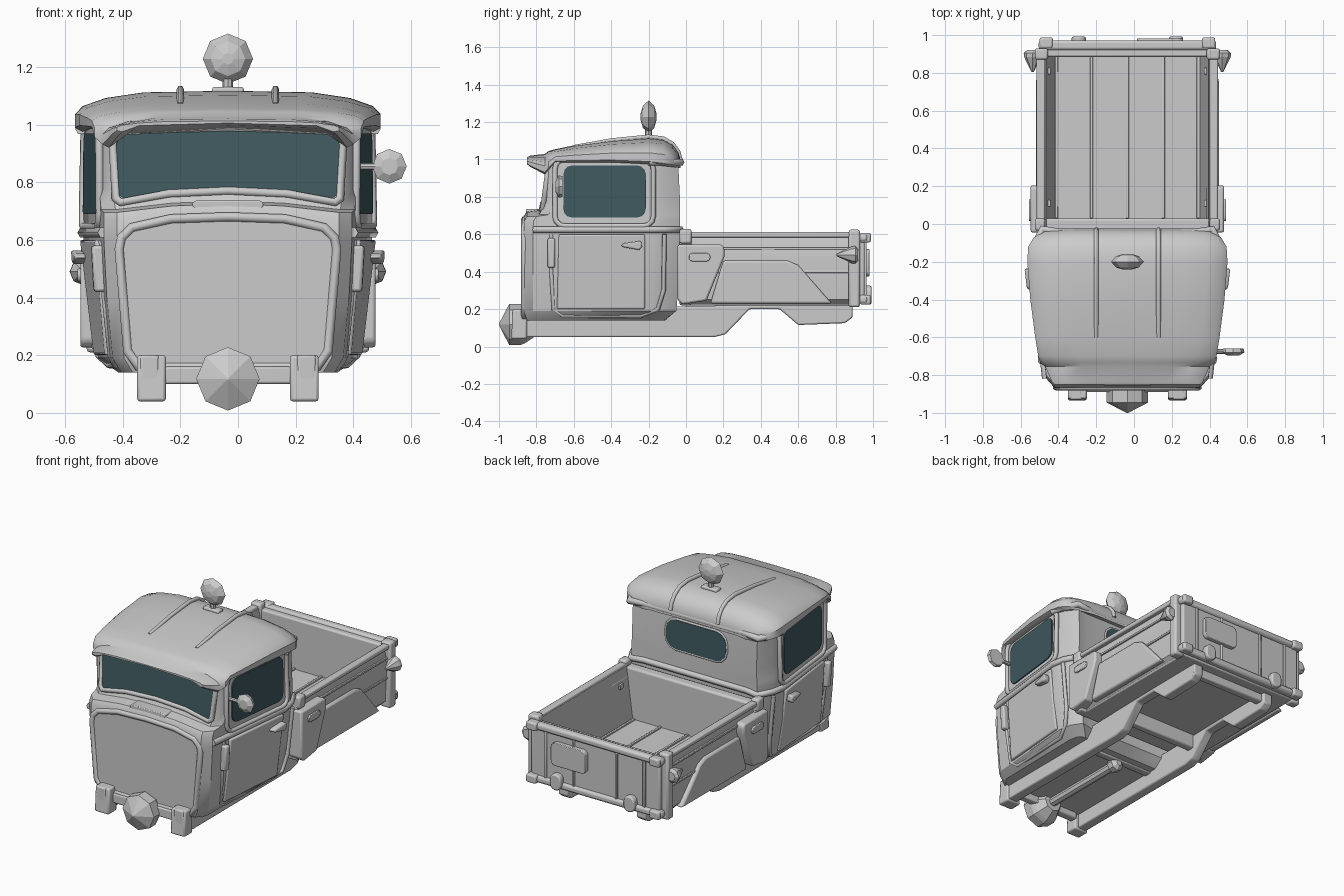
import bpy, bmesh, math
from mathutils import Vector

if "Cube" in bpy.data.objects:
    bpy.data.objects.remove(bpy.data.objects["Cube"])

CX = -0.035                      # the truck body is symmetric about this x
GLASS = bpy.data.materials.new("glass")
GLASS.diffuse_color = (0.05, 0.1, 0.115, 1)
GLASS.use_nodes = True
GLASS.node_tree.nodes["Principled BSDF"].inputs["Base Color"].default_value = GLASS.diffuse_color
FLAT = []


def loft(name, rings, mirror=False, bevel=0, mat=None, flat=False):
    """Skin a list of closed rings and cap both ends."""
    bm = bmesh.new()
    vs = [[bm.verts.new(p) for p in r] for r in rings]
    n = len(vs[0])
    for a, b in zip(vs, vs[1:]):
        for i in range(n):
            j = (i + 1) % n
            bm.faces.new((a[i], a[j], b[j], b[i]))
    bm.faces.new(vs[0])
    bm.faces.new(vs[-1])
    bmesh.ops.recalc_face_normals(bm, faces=bm.faces)
    me = bpy.data.meshes.new(name)
    bm.to_mesh(me)
    bm.free()
    ob = bpy.data.objects.new(name, me)
    bpy.context.collection.objects.link(ob)
    if mat:
        me.materials.append(mat)
    if bevel:
        m = ob.modifiers.new("bevel", 'BEVEL')
        m.width, m.segments, m.limit_method = bevel, 2, 'ANGLE'
    if mirror:
        ob.modifiers.new("mirror", 'MIRROR')
    if flat:
        FLAT.append(name)
    return ob


def prism(name, pts, fmap, d0, d1, **k):
    return loft(name, [[fmap(u, v, d) for u, v in pts] for d in (d0, d1)], **k)


def box(name, x0, x1, y0, y1, z0, z1, bevel=0.008, **k):
    pts = [(y0, z0), (y1, z0), (y1, z1), (y0, z1)]
    return prism(name, pts, plain, x0, x1, bevel=bevel, **k)


def lathe(name, prof, n, c, axis='y', **k):
    """Profile of (radius, offset along axis)."""
    rings = []
    for r, t in prof:
        ring = []
        for i in range(n):
            a = 2 * math.pi * i / n
            p, q = r * math.cos(a), r * math.sin(a)
            o = {'y': (q, t, p), 'x': (t, q, p), 'z': (p, q, t)}[axis]
            ring.append(Vector(c) + Vector(o))
        rings.append(ring)
    return loft(name, rings, flat=True, **k)


def bead(name, pts, r, closed=True, mirror=False):
    """Round trim strip along a path."""
    cu = bpy.data.curves.new(name, 'CURVE')
    cu.dimensions, cu.bevel_depth, cu.bevel_resolution = '3D', r, 1
    cu.use_fill_caps = True
    for s in ((1, -1) if mirror else (1,)):
        sp = cu.splines.new('POLY')
        sp.points.add(len(pts) - 1)
        for q, p in zip(sp.points, pts):
            q.co = (p[0] * s, p[1], p[2], 1)
        sp.use_cyclic_u = closed
    ob = bpy.data.objects.new(name, cu)
    bpy.context.collection.objects.link(ob)


def rrect(a0, a1, b0, b1, r):
    out = []
    for ca, cb, s in ((a1 - r, b1 - r, 0), (a0 + r, b1 - r, 1), (a0 + r, b0 + r, 2), (a1 - r, b0 + r, 3)):
        for i in range(4):
            t = math.pi / 2 * (s + i / 3)
            out.append((ca + r * math.cos(t), cb + r * math.sin(t)))
    return out


def sym(half):
    return half + [(-p[0],) + tuple(p[1:]) for p in reversed(half) if abs(p[0]) > 1e-6]


# Cab levels: z, front y, front half width, front corner, rear half width, back y, arch
CAB = [(.14, -.85, .33, .37, .38, -.13, 0), (.19, -.868, .36, .40, .45, -.07, 0),
       (.40, -.868, .375, .42, .485, -.05, 0), (.60, -.868, .385, .43, .50, -.05, 0),
       (.67, -.866, .385, .43, .50, -.05, .03), (.695, -.85, .385, .43, .50, -.05, .03),
       (.705, -.785, .39, .44, .498, -.05, .03), (.78, -.745, .40, .445, .495, -.05, .03),
       (.99, -.738, .41, .445, .495, -.06, .02)]


def level(z):
    z = min(max(z, CAB[0][0]), CAB[-1][0])
    for a, b in zip(CAB, CAB[1:]):
        if z <= b[0]:
            t = (z - a[0]) / (b[0] - a[0])
            return [p + (q - p) * t for p, q in zip(a, b)]


def plan(row, g=0):
    z, yf, wf, wm, wr, yb, arch = row
    return [(0, yf, z + arch), (wf * .5, yf, z + arch * .75), (wf, yf, z), (wm + g, yf + .05, z),
            (wr + g, -.2, z), (wr - .015 + g, -.12, z), (wr - .06 + g, yb + .018 + g, z),
            (wr - .14, yb + g, z), (0, yb + g, z)]


def side(y, z, d):
    L = level(z)
    t = min((y - L[1] - .05) / (-.2 - L[1] - .05), 1)
    return (L[3] + (L[4] - L[3]) * t + d, y, z)


def front(x, z, d):
    L = level(z - (.03 * (1 - (x / .4) ** 2) if z > .68 else 0))
    return (x, L[1] - d, z)


def back(x, z, d):
    return (x, level(z)[5] + d, z)


def plain(u, v, d):
    return (d, u, v)


def facing(u, v, d):
    return (u, d, v)


# Cab shell and roof with visor (last value arches the underside over the windshield)
loft("cab_body", [sym(plan(r)) for r in CAB])
roof = []
for y, w, t, e, k in [(-.85, .385, 1.012, .975, .03), (-.835, .40, 1.02, .962, .035), (-.755, .435, 1.03, .92, .065),
                      (-.735, .462, 1.045, .945, .045), (-.7, .472, 1.055, .985, .01),
                      (-.6, .488, 1.075, .985, .01), (-.4, .514, 1.102, .985, .01), (-.2, .53, 1.117, .975, .01),
                      (-.12, .525, 1.108, .965, .01), (-.07, .495, 1.08, .96, .01), (-.04, .44, 1.04, .955, .01),
                      (-.03, .38, 1.0, .955, .01)]:
    h = min(t - e, .14)
    roof.append([(x, y, z) for x, z in sym([(0, t), (.55 * w, t - .04 * h), (.8 * w, t - .18 * h),
                (.95 * w, t - .38 * h), (w, t - .58 * h), (w, e + .1 * h), (.95 * w, e), (.8 * w, e + .7 * k), (0, e + k)])])
loft("roof", roof)
bead("roof_ridges", [(.165, -.60, 1.066), (.165, -.4, 1.102), (.165, -.2, 1.122), (.165, -.12, 1.112),
                     (.165, -.07, 1.082), (.165, -.04, 1.04), (.165, -.03, 1.0)], .013, False, True)
bead("eave_trim", plan(level(.985), .015)[4:], .02, False, True)
bead("belt_trim", plan(level(.625), .002)[3:], .02, False, True)

# Windows
shield = sym([(0, .782), (.2, .772), (.36, .742), (.377, .755), (.387, .93), (.375, .965), (.2, .975), (0, .98)])
prism("windshield", shield, front, -.02, .008, mat=GLASS)
bead("windshield_frame", [front(u * 1.03, v + (.008 if v > .9 else -.012), -.002) for u, v in shield], .016)
sw = rrect(-.655, -.215, .69, .968, .045)
prism("side_window", sw, side, -.02, .008, mirror=True, mat=GLASS)
bead("side_window_frame", [side(u, v, .002) for u, v in rrect(-.70, -.175, .645, 1.0, .05)], .015, mirror=True)
rw = rrect(-.21, .21, .755, .935, .07)
prism("rear_window", rw, back, -.02, .006, mat=GLASS)
bead("rear_window_frame", [back(u, v, 0) for u, v in rrect(-.215, .215, .75, .94, .075)], .007)

# Nose: grille with surround and vent
grille = sym([(0, .672), (.19, .665), (.32, .635), (.355, .60), (.363, .56), (.335, .22), (.30, .165), (0, .16)])
prism("grille", grille, facing, -.84, -.872)
bead("grille_surround", [(u * 1.04, -.864, v + (.008 if v > .5 else -.004)) for u, v in grille], .018)
prism("hood_vent", rrect(-.123, .123, .706, .736, .013), facing, -.855, -.76, bevel=.005)

# Doors, hinges, handles
prism("door_panel", [(-.69, .2), (-.22, .2), (-.22, .6), (-.68, .6)], side, -.03, .016, mirror=True, bevel=.008)
bead("door_edge", [side(u, v, -.003) for u, v in [(-.72, .6), (-.72, .4), (-.71, .2), (-.66, .165), (-.24, .165),
                   (-.15, .2), (-.12, .3), (-.115, .6)]], .012, False, True)
prism("door_hinge", [(-.74, .42), (-.70, .42), (-.70, .58), (-.74, .58)], side, -.02, .034, mirror=True, bevel=.01)
prism("door_handle", [(-.35, .54), (-.33, .552), (-.24, .565), (-.235, .53), (-.25, .515), (-.33, .53)],
      side, .01, .052, mirror=True, bevel=.008)

# Roof beacon and single wing mirror
lathe("beacon", [(.02, -.042), (.06, -.03), (.087, 0), (.06, .03), (.02, .042)], 8, (0, -.2, 1.228))
lathe("beacon_stem", [(.018, 1.10), (.018, 1.16)], 8, (0, -.2, 0), 'z')
box("beacon_base", -.055, .055, -.225, -.175, 1.10, 1.13)
lathe("wing_mirror", [(.03, -.022), (.06, -.005), (.055, .015)], 8, (.56, -.675, .855))
lathe("mirror_arm", [(.012, .43), (.012, .55)], 8, (0, -.675, .855), 'x')

# Chassis rails, nose hub, drive shaft and cross members
rail = [(-.93, .05), (.15, .05), (.21, .065), (.34, .2), (.5, .2), (.6, .115), (.85, .125), (.89, .155),
        (.89, .23), (-.93, .2)]
prism("chassis_rail", rail, plain, .24, .305, mirror=True, bevel=.008)
prism("bumper_block", [(-.935, .04), (-.85, .04), (-.85, .2), (-.925, .2)], plain, .215, .315, mirror=True, bevel=.01)
box("bumper_bar", -.22, .22, -.89, -.84, .10, .16)
lathe("nose_hub", [(.06, -.80), (.10, -.86), (.11, -.885), (.11, -.945), (.004, -1.0)], 8, (0, 0, .118))
lathe("drive_shaft", [(.028, -.82), (.028, -.22)], 8, (0, 0, .118))
lathe("shaft_joint", [(.02, -.26), (.045, -.24), (.045, -.2), (.02, -.18)], 8, (0, 0, .118))
for y in (-.2, .2, .84):
    box("cross_member", -.25, .25, y - .025, y + .025, .13 if y < .3 else .17, .23)

# Cargo bed
box("bed_floor", -.43, .43, -.02, .93, .22, .275)
for x in (-.375, -.19, 0, .19, .375):
    box("floor_rib", x - .008, x + .008, .03, .89, .27, .284, bevel=.003)
wall = [(.42, .22), (.455, .25), (.465, .46), (.46, .53), (.45, .585), (.43, .6), (.385, .27)]
prism("bed_side", wall, facing, -.01, .9, mirror=True)
box("bed_top_rail", .435, .48, 0, .9, .583, .612, mirror=True)
for z in (.40, .525):
    box("bed_side_rib", .445, .47, .1, .88, z - .007, z + .007, bevel=.003, mirror=True)
box("bed_front_wall", -.475, .475, -.035, .03, .22, .595, bevel=.012)
box("front_post", .435, .49, -.035, .03, .55, .628, bevel=.012, mirror=True)
box("rear_post", .42, .49, .87, .93, .21, .625, bevel=.012, mirror=True)
for y in (.11, .81):
    box("wall_bolt", .405, .437, y - .018, y + .018, .49, .52, bevel=.003, mirror=True)
prism("fender", [(.13, .23), (.2, .46), (.54, .46), (.60, .435), (.78, .23)], plain, .44, .485, mirror=True, bevel=.012)
prism("side_locker", [(-.045, .25), (-.02, .225), (.11, .245), (.205, .48), (.205, .53), (.19, .545), (-.045, .545)],
      plain, .42, .512, mirror=True, bevel=.014)
prism("locker_latch", rrect(.015, .13, .455, .50, .02), plain, .5, .522, mirror=True, bevel=.004)
lathe("side_lamp", [(.006, .805), (.045, .885), (.047, .905), (.03, .92)], 8, (.502, 0, .49), mirror=True)

# Tailgate with bars, ribs, plate and latches
box("tailgate", -.45, .45, .885, .955, .235, .59, bevel=.01)
for z in (.582, .25):
    box("tailgate_bar", -.47, .47, .92, .972, z - .022, z + .022, bevel=.015)
    box("tailgate_corner", .395, .465, .93, .988, z - .026, z + .026, bevel=.01, mirror=True)
for x in (.15, .345):
    box("tailgate_rib", x - .008, x + .008, .94, .966, .27, .56, bevel=.004, mirror=True)
prism("rear_plate", rrect(.05, .295, .375, .52, .03), facing, .95, .982, bevel=.004)
prism("tailgate_latch", rrect(.22, .295, .225, .325, .034), facing, .95, .992, mirror=True, bevel=.008)

# Centre the whole model and smooth the soft parts
bpy.ops.object.select_all(action='DESELECT')
for ob in bpy.data.objects:
    ob.location.x = CX
    if ob.type == 'MESH' and ob.name.split('.')[0] not in FLAT:
        ob.select_set(True)
        bpy.context.view_layer.objects.active = ob
bpy.ops.object.shade_smooth_by_angle(angle=math.radians(35))
